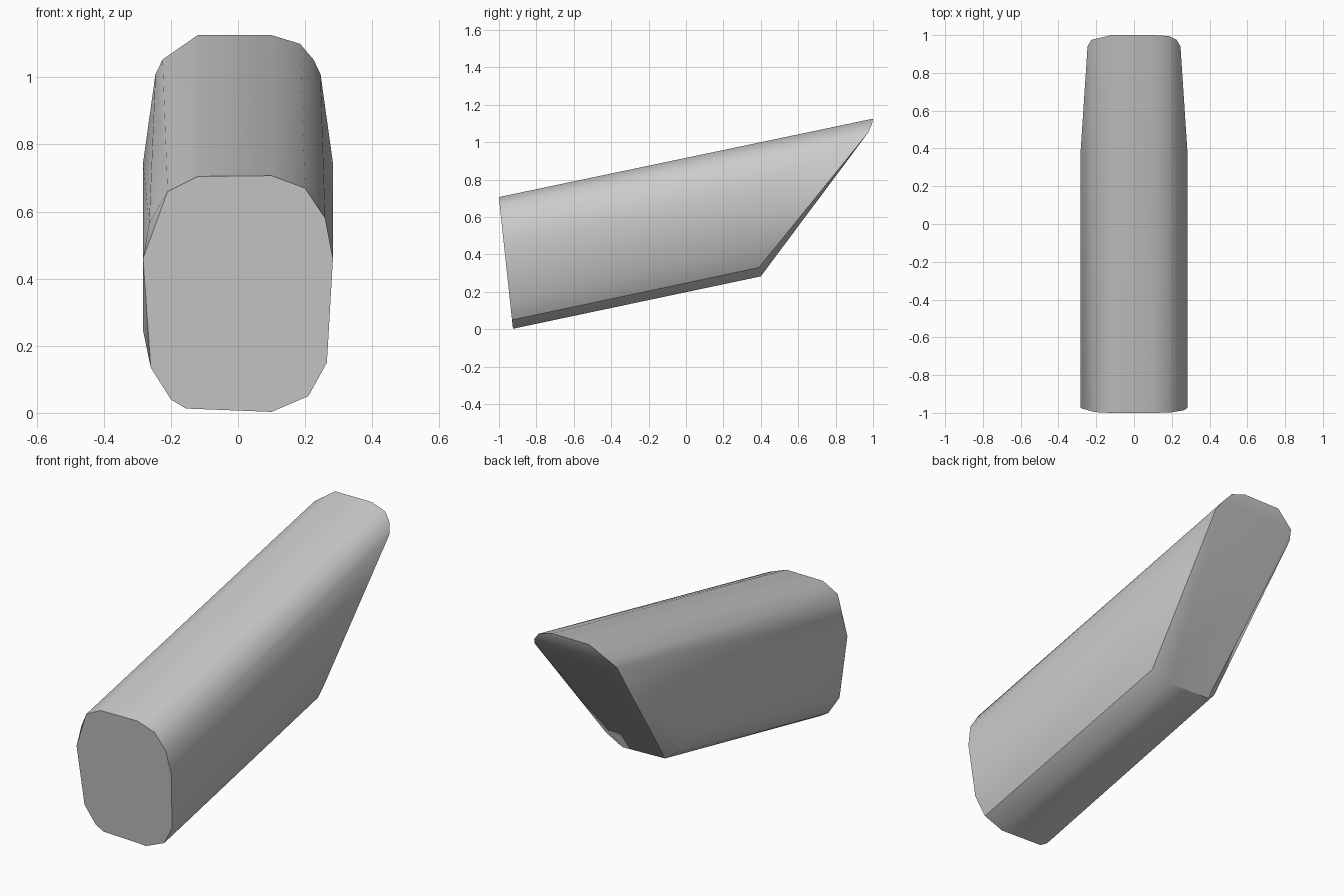
import bpy, bmesh, math

cube = bpy.data.objects.get("Cube")
if cube:
    bpy.data.objects.remove(cube)

# Grey material
grey = bpy.data.materials.new("plain_grey")
grey.use_nodes = True
colour = (0.6, 0.6, 0.6, 1)
grey.diffuse_color = colour
grey.node_tree.nodes["Principled BSDF"].inputs["Base Color"].default_value = colour


def front_point(x, z, inset=0):
    """Point on the leaning front end, optionally set slightly back."""
    return (x, -0.925 - 0.107 * z + inset, z + 0.21 * inset)


# Rounded front outline
front = [(-0.12, 0.705), (0.10, 0.707), (0.20, 0.67), (0.26, 0.58),
         (0.283, 0.46), (0.265, 0.15), (0.21, 0.05), (0.10, 0.003),
         (-0.155, 0.013), (-0.20, 0.04), (-0.26, 0.135),
         (-0.283, 0.46), (-0.21, 0.66)]
points = [front_point(x, z) for x, z in front]

# Small bevel along the right side of the front
points += [front_point(x, z, 0.025) for x, z in [(-0.283, 0.24), (-0.265, 0.56)]]

# Tapered, slanted rear end
for side in (-1, 1):
    points += [(side * x, y, z) for x, y, z in [
        (0.205, 0.39, 0.33), (0.265, 0.36, 0.43), (0.283, 0.38, 0.745),
        (0.246, 0.94, 1.01), (0.225, 0.975, 1.053)]]
points += [(-0.155, 0.40, 0.29), (0.10, 0.40, 0.283), (0.185, 0.995, 1.10),
           (0.10, 1.0, 1.126), (-0.12, 1.0, 1.126)]

# Wrap the two ends in one convex body
bm = bmesh.new()
verts = [bm.verts.new(p) for p in points]
hull = bmesh.ops.convex_hull(bm, input=verts)
loose = {v for v in hull["geom_interior"] + hull["geom_unused"]
         if isinstance(v, bmesh.types.BMVert)}
bmesh.ops.delete(bm, geom=list(loose), context='VERTS')
bmesh.ops.dissolve_limit(bm, angle_limit=math.radians(0.8),
                         verts=bm.verts[:], edges=bm.edges[:])
bmesh.ops.recalc_face_normals(bm, faces=bm.faces[:])

# Smooth sides, with crisp ends and a crisp underside
for face in bm.faces:
    face.smooth = True
for edge in bm.edges:
    a, b = (f.normal for f in edge.link_faces)
    underside = (a.z < -0.55) != (b.z < -0.55) and a.angle(b) > 0.4
    edge.smooth = not (underside or a.angle(b) > math.radians(40))

mesh = bpy.data.meshes.new("slanted_block")
bm.to_mesh(mesh)
bm.free()
mesh.materials.append(grey)
block = bpy.data.objects.new("slanted_block", mesh)
bpy.context.collection.objects.link(block)
